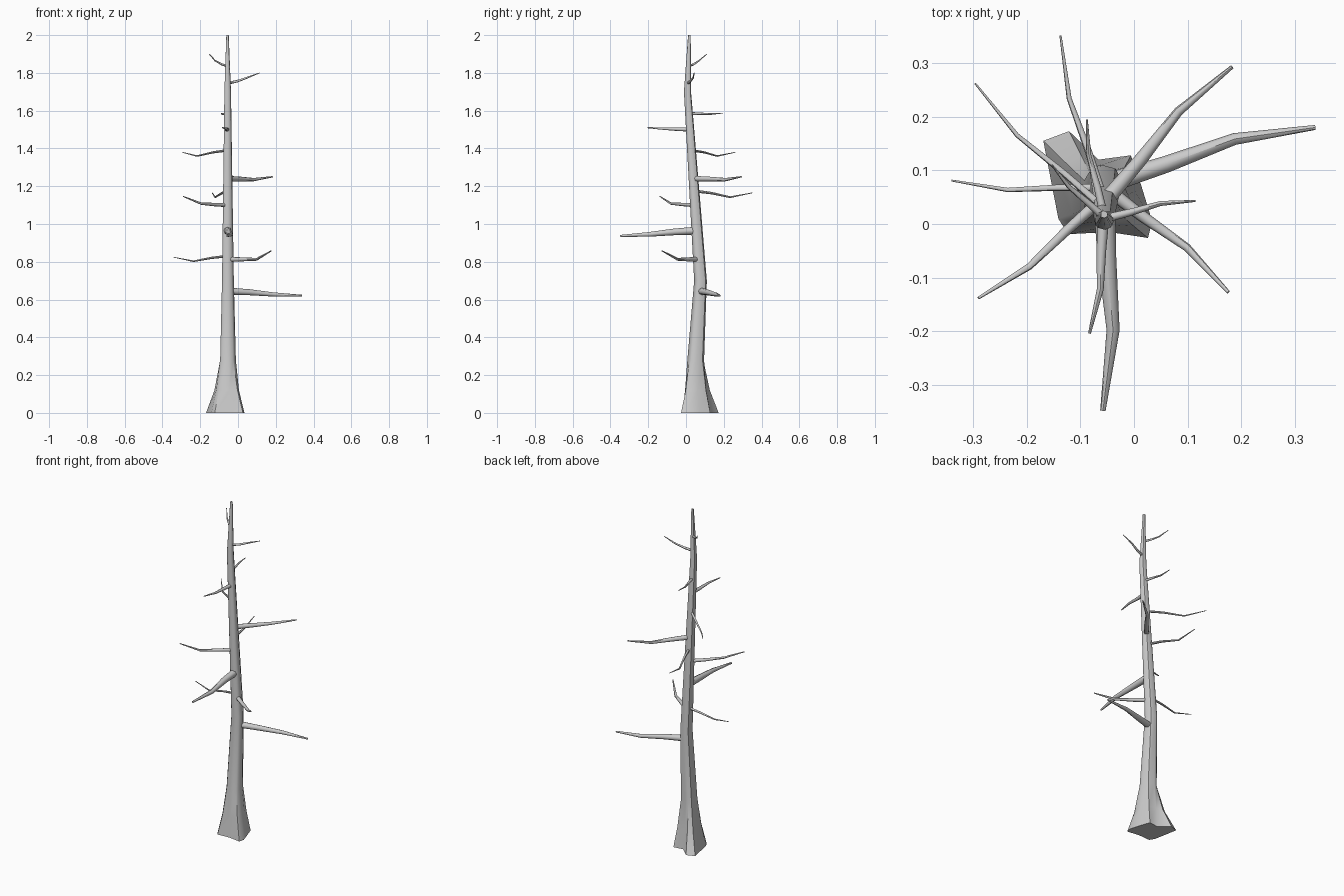
import bpy, bmesh, math
from mathutils import Vector

if "Cube" in bpy.data.objects:
    bpy.data.objects.remove(bpy.data.objects["Cube"])


def skin(name, rings):
    # Skin equal-size vertex rings into one capped tube
    bm = bmesh.new()
    vr = [[bm.verts.new(p) for p in ring] for ring in rings]
    n = len(vr[0])
    for a, b in zip(vr, vr[1:]):
        for i in range(n):
            j = (i + 1) % n
            bm.faces.new((a[i], a[j], b[j], b[i]))
    bm.faces.new(vr[0][::-1])
    bm.faces.new(vr[-1])
    bmesh.ops.recalc_face_normals(bm, faces=bm.faces)
    me = bpy.data.meshes.new(name)
    bm.to_mesh(me)
    bm.free()
    ob = bpy.data.objects.new(name, me)
    bpy.context.collection.objects.link(ob)
    bpy.ops.object.select_all(action='DESELECT')
    bpy.context.view_layer.objects.active = ob
    ob.select_set(True)
    bpy.ops.object.shade_smooth_by_angle(angle=math.radians(45))


# Trunk: root flare outline (offsets from centre) blending into round sections
AXIS_X = -0.056
FLARE = [(.09, -.06), (.07, .005), (.05, .063), (-.01, .055), (-.065, .108),
         (-.113, .09), (-.085, -.055), (-.067, -.084), (.01, -.08), (.082, -.091)]
# height, centre y, radius, amount of flare
TRUNK = [(0, .065, .05, 1), (.12, .057, .05, .4), (.28, .052, .044, .03),
         (.7, .077, .034, 0), (1.7, .008, .019, 0), (2, .018, .007, 0)]


def trunk_ring(z, cy, r, f):
    offs = [Vector(p) for p in FLARE]
    offs = [d.normalized() * r * (1 - f) + d * f for d in offs]
    return [(AXIS_X + d.x, cy + d.y, z) for d in offs]


def axis_at(z):
    # Point on the trunk's centre line at height z
    for (z0, y0, *_), (z1, y1, *_) in zip(TRUNK, TRUNK[1:]):
        if z <= z1:
            return Vector((AXIS_X, y0 + (y1 - y0) * (z - z0) / (z1 - z0), z))


skin("trunk", [trunk_ring(*s) for s in TRUNK])


def branch(name, r, z, sag, tip, sides=8):
    # Four-point limb: bows a little to its left and sags before the tip
    a, b = axis_at(z), Vector(tip)
    d = b - a
    left = Vector((-d.y, d.x, 0))
    pts = [a]
    for t, bow, drop in ((.3, .015, .35), (.63, .045, 1)):
        p = a + d * t + left * bow
        p.z = z + sag * drop
        pts.append(p)
    pts.append(b)
    rings = []
    for i, (p, taper) in enumerate(zip(pts, (1, .83, .58, .24))):
        t = (pts[min(i + 1, 3)] - pts[max(i - 1, 0)]).normalized()
        u = t.cross(Vector((0, 0, 1))).normalized()
        v = u.cross(t)
        angles = [math.tau * s / sides for s in range(sides)]
        rings.append([p + (u * math.cos(g) + v * math.sin(g)) * r * taper
                      for g in angles])
    skin(name, rings)


# Dead branches: radius, start height, sag, tip
branch("branch_low_right", .019, .645, -.018, (.338, .18, .621))
branch("branch_low_left", .007, .83, -.027, (-.34, .081, .824))
branch("branch_front_right", .013, .813, 0, (.176, -.127, .858))
branch("branch_front", .021, .965, -.02, (-.058, -.348, .937))
branch("branch_front_left", .011, 1.1, .008, (-.29, -.138, 1.146))
branch("branch_back", .008, 1.175, -.033, (-.137, .351, 1.165))
branch("branch_back_right", .015, 1.24, -.005, (.183, .293, 1.25))
branch("branch_back_left", .007, 1.39, -.03, (-.296, .262, 1.38))
branch("branch_high_front", .011, 1.5, .005, (-.083, -.204, 1.51))
branch("branch_high_back", .008, 1.585, -.003, (-.088, .195, 1.587))
branch("twig_right", .008, 1.745, .03, (.114, .043, 1.8))
branch("twig_left", .007, 1.835, .03, (-.153, .11, 1.9))
